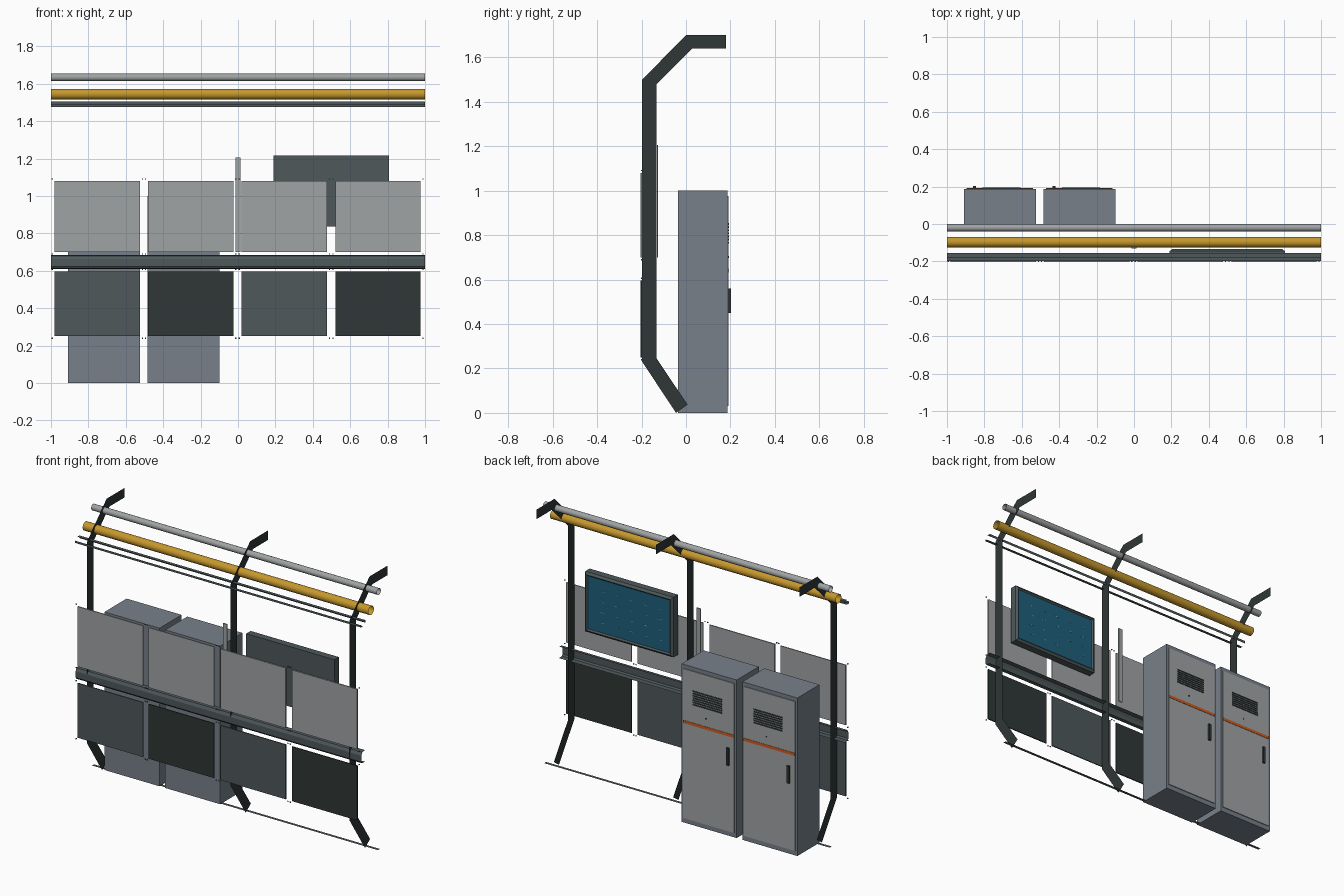
import bpy, bmesh, math

cube = bpy.data.objects.get("Cube")
if cube:
    bpy.data.objects.remove(cube)


def material(name, rgb):
    lin = [(c / 255 / 12.92) if c < 10 else ((c / 255 + 0.055) / 1.055) ** 2.4 for c in rgb]
    m = bpy.data.materials.new(name)
    m.use_nodes = True
    m.diffuse_color = (*lin, 1)
    m.node_tree.nodes["Principled BSDF"].inputs["Base Color"].default_value = (*lin, 1)
    return m


CHARCOAL = material("charcoal", (47, 55, 54))
SLATE = material("slate", (78, 88, 91))
LIGHT = material("light grey", (160, 163, 164))
CABINET = material("cabinet grey", (119, 128, 138))
YELLOW = material("yellow", (198, 152, 45))
ORANGE = material("orange", (205, 92, 30))
BLUE = material("screen blue", (30, 96, 124))
PALE = material("pale blue", (120, 175, 195))


def add(name, bm, mat):
    me = bpy.data.meshes.new(name)
    bm.to_mesh(me)
    bm.free()
    me.materials.append(mat)
    ob = bpy.data.objects.new(name, me)
    bpy.context.collection.objects.link(ob)
    return ob


def box(name, x, y, z, mat):
    """Box from (low, high) ranges."""
    bm = bmesh.new()
    bmesh.ops.create_cube(bm, size=1)
    for v in bm.verts:
        for i, (lo, hi) in enumerate((x, y, z)):
            v.co[i] = lo if v.co[i] < 0 else hi
    return add(name, bm, mat)


def sheet(name, profile, mat, closed=False, smooth=False):
    """Sweep a y-z profile along the full width as an open sheet."""
    bm = bmesh.new()
    rows = [[bm.verts.new((x, y, z)) for y, z in profile] for x in (-1, 1)]
    n = len(profile)
    for i in range(n if closed else n - 1):
        j = (i + 1) % n
        f = bm.faces.new((rows[0][i], rows[0][j], rows[1][j], rows[1][i]))
        f.smooth = smooth
    return add(name, bm, mat)


def tube(name, y, z, r, mat):
    ring = [(y + r * math.cos(a * math.tau / 20), z - r * math.sin(a * math.tau / 20)) for a in range(20)]
    sheet(name, ring, mat, True, True)


# Flat bent ribs
RIB = [(-.045, 0), (-.197, .23), (-.197, 1.5), (0, 1.7), (.18, 1.7),
       (.18, 1.64), (.028, 1.64), (-.132, 1.48), (-.132, .245), (.007, .037)]
for side, x in (("right", -.92), ("middle", .085), ("left", .92)):
    bm = bmesh.new()
    bm.faces.new([bm.verts.new((x, y, z)) for y, z in RIB])
    add(side + "_rib", bm, CHARCOAL)

# Long tubes and rails
tube("upper_grey_tube", -.02, 1.634, .02, LIGHT)
tube("yellow_tube", -.097, 1.544, .028, YELLOW)
sheet("front_strip_rail", [(-.178, 1.475), (-.199, 1.475), (-.199, 1.489)], SLATE)
sheet("back_strip_rail", [(-.178, 1.506), (-.156, 1.506), (-.156, 1.489)], SLATE)
sheet("middle_rail", [(-.158, .61), (-.188, .612), (-.195, .622), (-.195, .662),
                      (-.185, .68), (-.158, .684)], SLATE)
sheet("floor_strip", [(-.03, .002), (-.01, .002)], SLATE)

# Two rows of four cladding panels with corner pins
for i, x in enumerate((-.98, -.482, .02, .52)):
    cols = (x, x + .457)
    for row, lo, hi, mat in (("upper", .70, 1.08, LIGHT),
                             ("lower", .25, .595, CHARCOAL if i % 2 else SLATE)):
        name = f"{row}_panel_{i + 1}"
        box(name, cols, (-.204, -.197), (lo, hi), mat)
        for px in (cols[0] - .013, cols[1] + .013):
            for pz in (lo - .011, hi + .011):
                box(name + "_pin", (px - .003, px + .003), (-.203, -.198), (pz - .003, pz + .003), SLATE)

# Slim post behind the centre gap
box("centre_post", (-.014, .014), (-.131, -.125), (.70, 1.205), LIGHT)

# Display: casing with chamfered, inset screen on its back
casing = box("display_casing", (.19, .807), (-.19, -.145), (.836, 1.216), SLATE)
casing.data.materials.append(BLUE)
bm = bmesh.new()
bm.from_mesh(casing.data)
bm.faces.ensure_lookup_table()
face = max(bm.faces, key=lambda f: f.calc_center_median().y)
bmesh.ops.inset_region(bm, faces=[face], thickness=.02, depth=.01)
bmesh.ops.inset_region(bm, faces=[face], thickness=.012, depth=-.008)
face.material_index = 1
bm.to_mesh(casing.data)
bm.free()
for r in range(4):
    for c in range(5):
        x, z = .27 + c * .1, .92 + r * .065
        w = .012 + .008 * ((r + c) % 3)
        box("screen_mark", (x, x + w), (-.143, -.1415), (z, z + .004), PALE)

# Two equipment cabinets with doors facing the back
for i, x in enumerate((-.91, -.485)):
    tag = ("right_", "left_")[i]
    box(tag + "cabinet", (x, x + .385), (-.035, .186), (0, 1), CABINET)
    box(tag + "door", (x + .014, x + .371), (.186, .191), (.03, .975), LIGHT)
    box(tag + "stripe", (x + .014, x + .371), (.191, .193), (.632, .65), ORANGE)
    for k in range(7):
        z = .762 + k * .014
        box(tag + "vent_slot", (x + .1, x + .303), (.191, .194), (z, z + .008), CHARCOAL)
    box(tag + "lock", (x + .208, x + .216), (.191, .194), (.697, .705), CHARCOAL)
    box(tag + "handle", (x + .048, x + .064), (.191, .202), (.45, .56), CHARCOAL)
